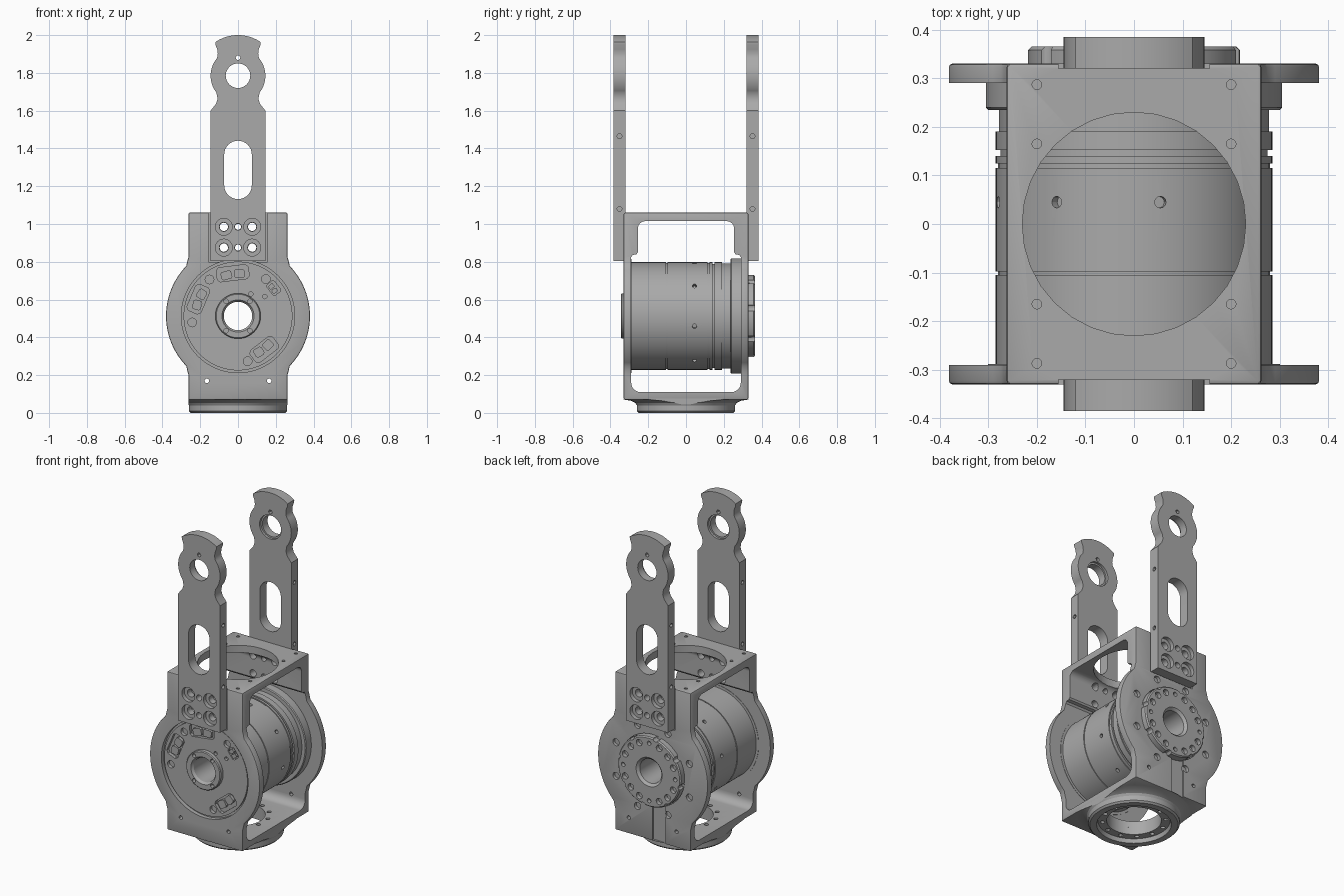
import bpy, bmesh
from math import sin, cos, pi, radians
from mathutils import Matrix, Vector

cube = bpy.data.objects.get("Cube")
if cube:
    bpy.data.objects.remove(cube, do_unlink=True)

grey = bpy.data.materials.new("machined_grey")
grey.use_nodes = True
colour = (0.4, 0.4, 0.4, 1)
grey.diffuse_color = colour
grey.node_tree.nodes["Principled BSDF"].inputs["Base Color"].default_value = colour

HUB = 0.513      # height of the motor axis
X, Y, Z = Vector((1, 0, 0)), Vector((0, 1, 0)), Vector((0, 0, 1))


def arc(cx, cz, r, start, end, n=8):
    angles = [radians(start + (end - start) * i / n) for i in range(n + 1)]
    return [(cx + r * cos(a), cz + r * sin(a)) for a in angles]


def symmetric(half):
    """Close a right-hand outline, given bottom to top, with its mirror."""
    return half + [(-a, b) for a, b in reversed(half) if abs(a) > 1e-5]


def place(axis, a, b, t):
    return {"X": (t, a, b), "Y": (a, t, b), "Z": (a, b, t)}[axis]


def prism(bm, pts, axis, lo, hi):
    ends = [[bm.verts.new(place(axis, a, b, t)) for a, b in pts] for t in (lo, hi)]
    bm.faces.new(ends[0])
    bm.faces.new(ends[1])
    for i in range(len(pts)):
        j = (i + 1) % len(pts)
        bm.faces.new((ends[0][i], ends[0][j], ends[1][j], ends[1][i]))


def box(bm, x, y, z):
    prism(bm, [(x[0], z[0]), (x[1], z[0]), (x[1], z[1]), (x[0], z[1])], "Y", *y)


def lathe(bm, profile, axis, height=0, n=64):
    """Turn a closed (radius, position) outline round an axis."""
    rings = []
    for i in range(n):
        c, s = cos(2 * pi * i / n), sin(2 * pi * i / n)
        rings.append([bm.verts.new(place(axis, r * c, r * s + height, t)) for r, t in profile])
    for i in range(n):
        p, q = rings[i], rings[(i + 1) % n]
        for k in range(len(profile)):
            m = (k + 1) % len(profile)
            bm.faces.new((p[k], p[m], q[m], q[k]))


def rod(bm, centre, direction, r, length, n=16):
    turn = direction.to_track_quat("Z", "Y").to_matrix().to_4x4()
    bmesh.ops.create_cone(bm, cap_ends=True, segments=n, radius1=r, radius2=r,
                          depth=length, matrix=Matrix.Translation(centre) @ turn)


def finish(bm, name):
    bmesh.ops.recalc_face_normals(bm, faces=bm.faces)
    mesh = bpy.data.meshes.new(name)
    bm.to_mesh(mesh)
    bm.free()
    mesh.materials.append(grey)
    ob = bpy.data.objects.new(name, mesh)
    bpy.context.collection.objects.link(ob)
    return ob


def apply(ob, mod):
    bpy.context.view_layer.objects.active = ob
    bpy.ops.object.modifier_apply(modifier=mod.name)


def boolean(ob, bm, operation="DIFFERENCE"):
    cutter = finish(bm, "cutter")
    cutter.hide_render = True
    mod = ob.modifiers.new("cut", "BOOLEAN")
    mod.operation, mod.solver, mod.object = operation, "EXACT", cutter
    apply(ob, mod)
    bpy.data.objects.remove(cutter, do_unlink=True)


def smooth(ob):
    bpy.ops.object.select_all(action="DESELECT")
    ob.select_set(True)
    bpy.context.view_layer.objects.active = ob
    bpy.ops.object.shade_smooth_by_angle(angle=radians(30))


BOLTS = [(x, z) for x in (-0.075, 0.075) for z in (0.875, 0.985)]
PINS = [(0, 0.875), (0, 0.985)]

# Housing frame: round-cheeked outline with a window through the sides
bm = bmesh.new()
cheek = [(0.262, 0.07), (0.262, 0.2), (0.268, 0.222)] + arc(0, HUB, 0.381, -44, 44, 24)
cheek += [(0.268, 0.804), (0.262, 0.826), (0.262, 1.06)]
prism(bm, symmetric(cheek), "Y", -0.33, 0.33)
frame = finish(bm, "housing_frame")
bevel = frame.modifiers.new("edge", "BEVEL")
bevel.width, bevel.segments, bevel.angle_limit = 0.007, 2, radians(60)
apply(frame, bevel)

bm = bmesh.new()
window = arc(0.24, 0.16, 0.05, -90, 0) + [(0.29, 0.825), (0.282, 0.836), (0.262, 0.84), (0.255, 0.85)]
window += arc(0.215, 0.975, 0.04, 0, 90)
prism(bm, symmetric(window), "X", -0.6, 0.6)
boolean(frame, bm)

# Motor openings, top opening, arm seats and back groove
bm = bmesh.new()
rod(bm, (0, -0.31, HUB), Y, 0.3, 0.08, 64)
rod(bm, (0, 0.31, HUB), Y, 0.222, 0.08, 64)
rod(bm, (0, 0, 1.04), Z, 0.23, 0.1, 32)
rod(bm, (0, 0, 0.08), Z, 0.155, 0.1, 48)
boolean(frame, bm)
bm = bmesh.new()
for s in (-1, 1):
    box(bm, (-0.155, 0.155), sorted((s * 0.32, s * 0.4)), (0.8, 1.1))
box(bm, (-0.09, 0), (0.32, 0.4), (0.0, 0.35))
boolean(frame, bm)

# Fastener holes in the frame
bm = bmesh.new()
for s in (-1, 1):
    for x, z in BOLTS + PINS:
        rod(bm, (x, s * 0.3, z), Y, 0.022 if x else 0.016, 0.16)
    for x in (-0.2, 0.2):
        for y in (0.165, 0.287):
            rod(bm, (x, s * y, 1.06), Z, 0.01, 0.03, 12)
    for x in (-0.165, 0.165):
        rod(bm, (x, s * 0.32, 0.17), Y, 0.012, 0.12, 12)
for i in range(8):
    a = radians(22.5 + 45 * i)
    rod(bm, (0.275 * cos(a), 0.33, HUB + 0.275 * sin(a)), Y, 0.022, 0.04)
boolean(frame, bm)
smooth(frame)

# Mounting ring below, flared into the frame and trimmed to its width
bm = bmesh.new()
lathe(bm, [(0.155, 0.09), (0.155, 0.025), (0.205, 0.025), (0.212, 0), (0.25, 0), (0.26, 0.01),
           (0.26, 0.04), (0.268, 0.053), (0.29, 0.064), (0.33, 0.071), (0.33, 0.074), (0.25, 0.09)], "Z")
ring = finish(bm, "mounting_ring")
bm = bmesh.new()
box(bm, (-0.262, 0.262), (-0.33, 0.33), (-0.1, 0.2))
boolean(ring, bm, "INTERSECT")
for ob in (ring, frame):
    bm = bmesh.new()
    for i in range(12):
        a = radians(15 + 30 * i)
        rod(bm, (0.18 * cos(a), 0.18 * sin(a), 0.07), Z, 0.013, 0.2, 12)
    boolean(ob, bm)
    smooth(ob)

# Hollow motor with grooves, rear flange and output disc
bm = bmesh.new()
front = [(0.075, -0.33), (0.085, -0.345), (0.115, -0.345), (0.12, -0.34), (0.12, -0.318), (0.288, -0.318),
         (0.288, -0.305), (0.301, -0.305), (0.301, -0.288), (0.285, -0.288)]
grooves = []
for y, width, r in ((-0.105, 0.007, 0.28), (0.115, 0.01, 0.28), (0.14, 0.012, 0.275)):
    grooves += [(0.285, y), (r, y), (r, y + width), (0.285, y + width)]
rear = [(0.285, 0.19), (0.278, 0.19), (0.278, 0.235), (0.3, 0.235), (0.305, 0.24), (0.305, 0.29), (0.218, 0.29),
        (0.218, 0.358), (0.211, 0.365), (0.09, 0.365), (0.075, 0.35)]
lathe(bm, front + grooves + rear, "Y", HUB, 96)
motor = finish(bm, "motor")


def polar(angle, r, y):
    return Vector((r * cos(radians(angle)), y, HUB + r * sin(radians(angle))))


def pad(bm, angle, r, width, height, lo, hi):
    """Clipped rectangle standing on the front face, facing the axis."""
    c = min(width, height) * 0.18
    w, h = width / 2, height / 2
    a = radians(angle - 90)
    pts = symmetric([(w - c, -h), (w, c - h), (w, h - c), (w - c, h)])
    prism(bm, [(u * cos(a) - (v + r) * sin(a), HUB + u * sin(a) + (v + r) * cos(a)) for u, v in pts], "Y", lo, hi)


PORTS = [(97, 0.228, 0.17, 0.075), (157, 0.228, 0.15, 0.08), (38, 0.24, 0.07, 0.05), (-52, 0.225, 0.15, 0.08)]
bm = bmesh.new()
for port in PORTS:
    pad(bm, *port, -0.4, -0.298)
for angle in (53, 128, 188, -78):
    rod(bm, polar(angle, 0.245, -0.318), Y, 0.023, 0.04)
for angle, r in ((60, 0.135), (36, 0.175), (51, 0.1), (129, 0.1), (231, 0.1), (309, 0.1)):
    rod(bm, polar(angle, r, -0.33), Y, 0.012, 0.06, 12)
for i in range(8):
    a = 34 + 45 * i
    rod(bm, polar(a, 0.285, 0.045), polar(a, 1, 0) - polar(a, 0, 0), 0.012, 0.04, 12)
for i in range(16):
    rod(bm, polar(22.5 * i, 0.18, 0.365), Y, 0.013 if i % 4 == 0 else 0.02, 0.05)
for i in range(8):
    rod(bm, polar(11.25 + 45 * i, 0.222, 0.35), Y, 0.018, 0.05, 12)
boolean(motor, bm)
smooth(motor)

# Connector blocks sitting in the front pockets
bm = bmesh.new()
for angle, r, w, h in PORTS:
    for side in (-1, 1):
        pad(bm, angle + side * 57.3 * w * 0.21 / r, r - 0.004, w * 0.34, h * 0.6, -0.317, -0.295)
finish(bm, "connectors")

# Front and back arms
half = [(0.145, 0.805), (0.145, 1.6), (0.117, 1.635), (0.108, 1.663)]
half += arc(0, 1.785, 0.145, -38, 40, 16) + [(0.107, 1.9), (0.11, 1.925), (0.12, 1.95)]
half += arc(0, 1.785, 0.215, 56, 90, 8)
for name, s in (("front_arm", -1), ("back_arm", 1)):
    bm = bmesh.new()
    prism(bm, symmetric(half), "Y", *sorted((s * 0.32, s * 0.385)))
    arm = finish(bm, name)
    mid = s * 0.352
    bm = bmesh.new()
    slot = arc(0, 1.205, 0.073, -90, 0) + arc(0, 1.368, 0.073, 0, 90)
    prism(bm, symmetric(slot), "Y", mid - 0.1, mid + 0.1)
    rod(bm, (0, mid, 1.785), Y, 0.065, 0.2, 40)
    rod(bm, (0, mid, 1.88), Y, 0.012, 0.2, 12)
    for x, z in BOLTS + PINS:
        rod(bm, (x, mid, z), Y, 0.024 if x else 0.018, 0.2)
    for x in (-0.145, 0.145):
        for z in (1.08, 1.465):
            rod(bm, (x, mid, z), X, 0.013, 0.05, 12)
    boolean(arm, bm)
    # Counterbores for the bolts and a shallow seat round the pivot hole
    bm = bmesh.new()
    for x, z in BOLTS:
        rod(bm, (x, s * 0.385, z), Y, 0.045, 0.05, 24)
    rod(bm, (0, s * 0.32, 1.785), Y, 0.075, 0.03, 40)
    boolean(arm, bm)
    smooth(arm)
